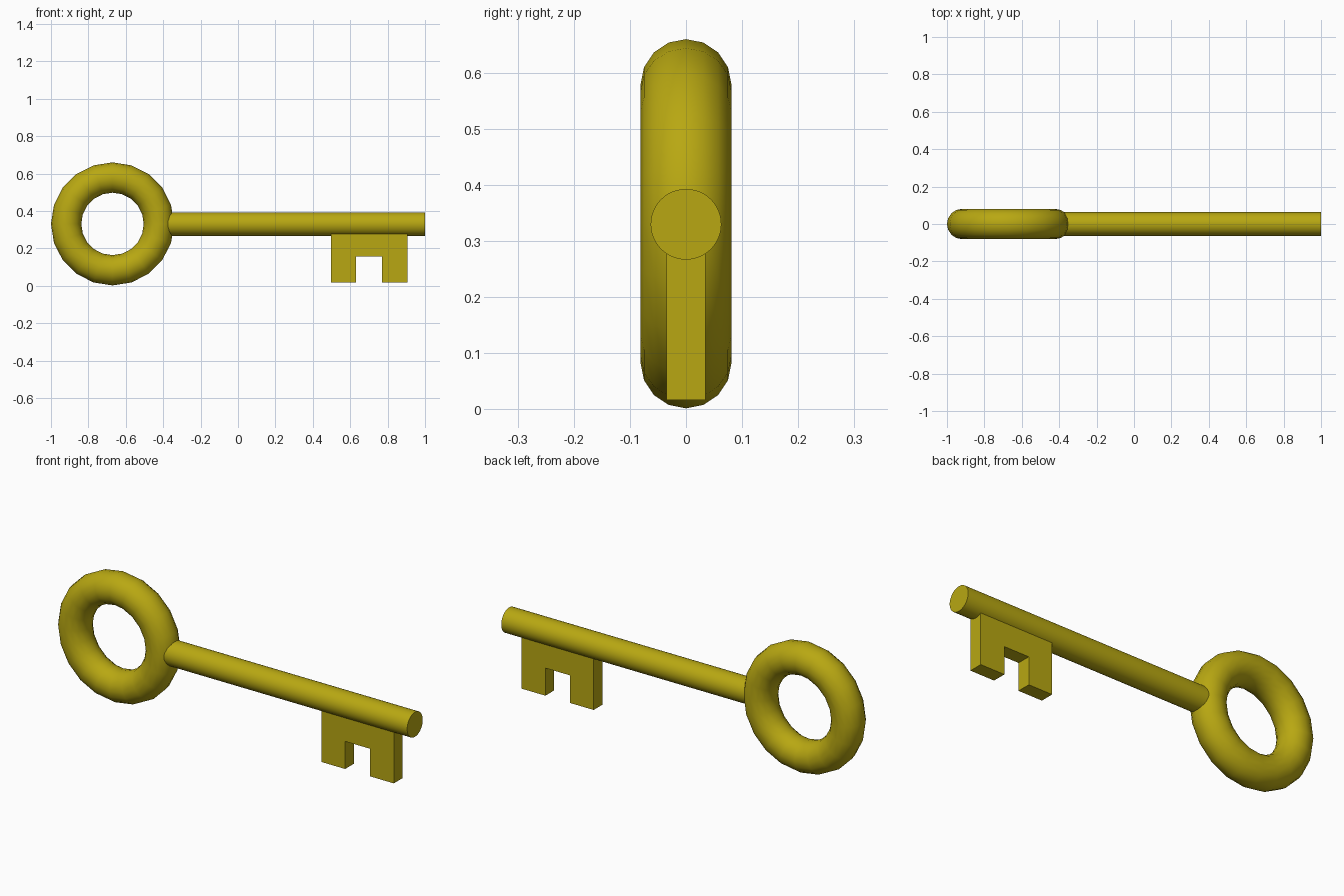
import bpy, bmesh
from math import radians, pi

if "Cube" in bpy.data.objects:
    bpy.data.objects.remove(bpy.data.objects["Cube"])

brass = bpy.data.materials.new("brass")
brass.diffuse_color = (0.48, 0.39, 0.006, 1)
brass.use_nodes = True
brass.node_tree.nodes["Principled BSDF"].inputs["Base Color"].default_value = brass.diffuse_color
AXIS_Z = 0.33


def finish(name, smooth_angle=None):
    obj = bpy.context.object
    obj.name = name
    obj.data.materials.append(brass)
    if smooth_angle:
        bpy.ops.object.shade_smooth_by_angle(angle=radians(smooth_angle))
    return obj


# Ring handle, standing upright
bpy.ops.mesh.primitive_torus_add(major_segments=20, minor_segments=16,
                                 major_radius=0.248, minor_radius=0.081,
                                 location=(-0.671, 0, 0.331),
                                 rotation=(pi / 2, 0, 0))
finish("ring_handle", 40)

# Round shaft, its inner end buried in the ring
start, end = -0.42, 1.0
bpy.ops.mesh.primitive_cylinder_add(vertices=48, radius=0.063, depth=end - start,
                                    location=((start + end) / 2, 0, AXIS_Z),
                                    rotation=(0, pi / 2, 0))
finish("shaft", 40)

# Notched bit: front profile extruded through its thickness
profile = [(0.497, 0.017), (0.63, 0.017), (0.63, 0.158), (0.77, 0.158),
           (0.77, 0.017), (0.905, 0.017), (0.905, AXIS_Z), (0.497, AXIS_Z)]
half = 0.035
bm = bmesh.new()
face = bm.faces.new([bm.verts.new((x, -half, z)) for x, z in profile])
ext = bmesh.ops.extrude_face_region(bm, geom=[face])
bmesh.ops.translate(bm, vec=(0, 2 * half, 0),
                    verts=[g for g in ext["geom"] if isinstance(g, bmesh.types.BMVert)])
bmesh.ops.recalc_face_normals(bm, faces=bm.faces)
mesh = bpy.data.meshes.new("key_bit")
bm.to_mesh(mesh)
bm.free()
bit = bpy.data.objects.new("key_bit", mesh)
bpy.context.collection.objects.link(bit)
bit.data.materials.append(brass)
